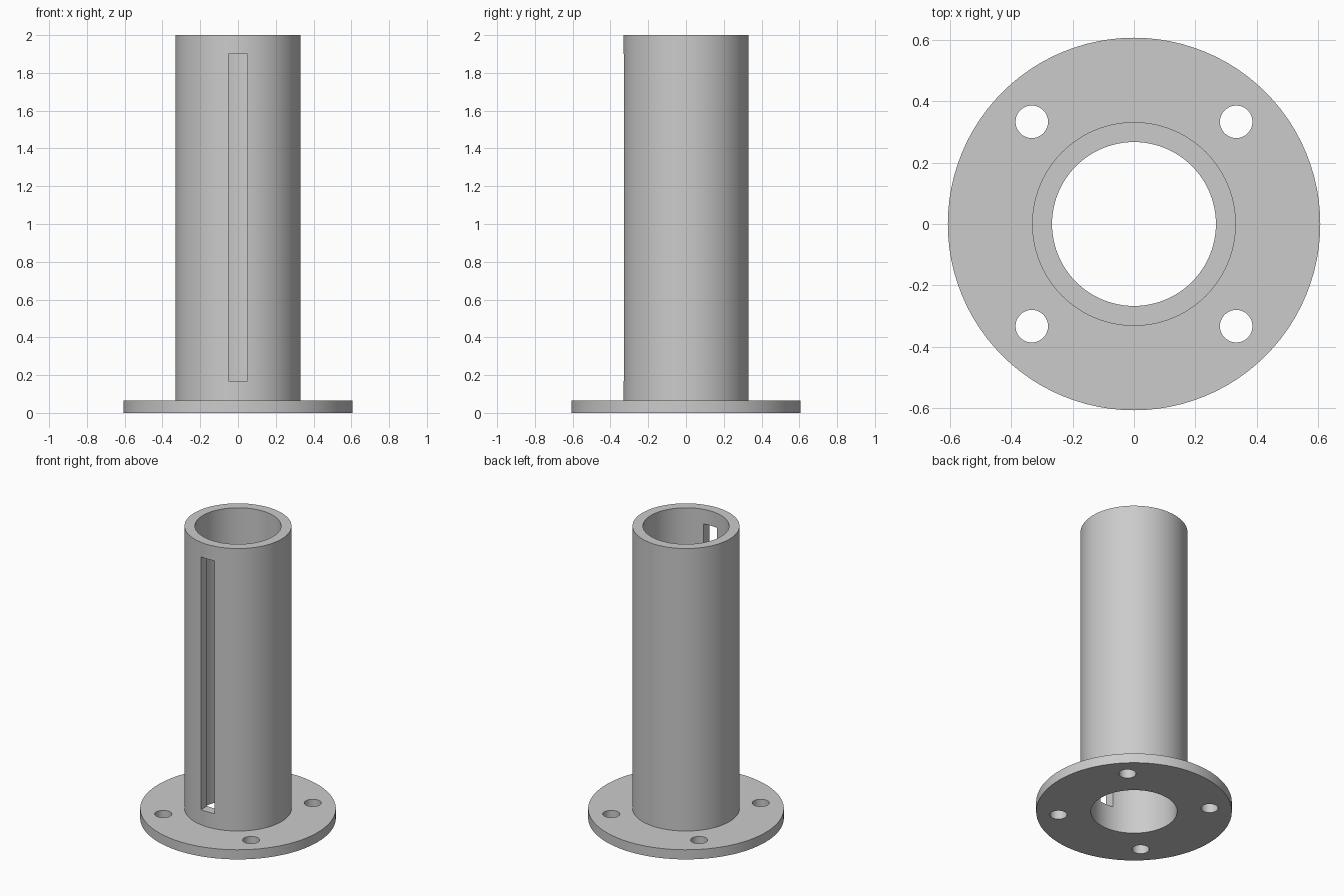
import bpy, bmesh, math

cube = bpy.data.objects.get("Cube")
if cube:
    bpy.data.objects.remove(cube, do_unlink=True)

OUTER, TUBE, BORE = 0.607, 0.332, 0.267
FLANGE_TOP, HEIGHT = 0.066, 2.0
SEGMENTS = 96

grey = bpy.data.materials.new("plain grey")
grey.use_nodes = True
colour = (0.6, 0.6, 0.6, 1)
grey.diffuse_color = colour
grey.node_tree.nodes["Principled BSDF"].inputs["Base Color"].default_value = colour


def add_object(name, bm):
    mesh = bpy.data.meshes.new(name)
    bmesh.ops.recalc_face_normals(bm, faces=bm.faces)
    bm.to_mesh(mesh)
    bm.free()
    mesh.materials.append(grey)
    obj = bpy.data.objects.new(name, mesh)
    bpy.context.collection.objects.link(obj)
    return obj


def cut(target, cutter):
    mod = target.modifiers.new("cut", "BOOLEAN")
    mod.operation = "DIFFERENCE"
    mod.solver = "EXACT"
    mod.object = cutter
    bpy.context.view_layer.objects.active = target
    bpy.ops.object.modifier_apply(modifier=mod.name)
    bpy.data.objects.remove(cutter, do_unlink=True)


# Flanged tube: closed radius/height profile swept around z
profile = [(BORE, 0), (OUTER, 0), (OUTER, FLANGE_TOP),
           (TUBE, FLANGE_TOP), (TUBE, HEIGHT), (BORE, HEIGHT)]
bm = bmesh.new()
rings = []
for i in range(SEGMENTS):
    a = math.tau * i / SEGMENTS
    rings.append([bm.verts.new((r * math.cos(a), r * math.sin(a), z)) for r, z in profile])
for i, ring in enumerate(rings):
    following = rings[(i + 1) % SEGMENTS]
    for j in range(len(profile)):
        k = (j + 1) % len(profile)
        bm.faces.new((ring[j], following[j], following[k], ring[k]))
body = add_object("flanged_tube", bm)

# Four bolt holes through the flange
for sx in (-1, 1):
    for sy in (-1, 1):
        bm = bmesh.new()
        bmesh.ops.create_cone(bm, cap_ends=True, segments=48, radius1=0.053,
                              radius2=0.053, depth=0.3)
        bmesh.ops.translate(bm, verts=bm.verts, vec=(0.333 * sx, 0.333 * sy, 0))
        cut(body, add_object("bolt_hole_cutter", bm))

# Long slot through the front wall only
bm = bmesh.new()
bmesh.ops.create_cube(bm, size=1)
bmesh.ops.scale(bm, verts=bm.verts, vec=(0.1, 0.4, 1.73))
bmesh.ops.translate(bm, verts=bm.verts, vec=(0, -0.3, 1.035))
cut(body, add_object("slot_cutter", bm))

# Smooth round walls, sharp rims
bpy.ops.object.select_all(action="DESELECT")
body.select_set(True)
bpy.context.view_layer.objects.active = body
bpy.ops.object.shade_smooth_by_angle(angle=math.radians(30))
